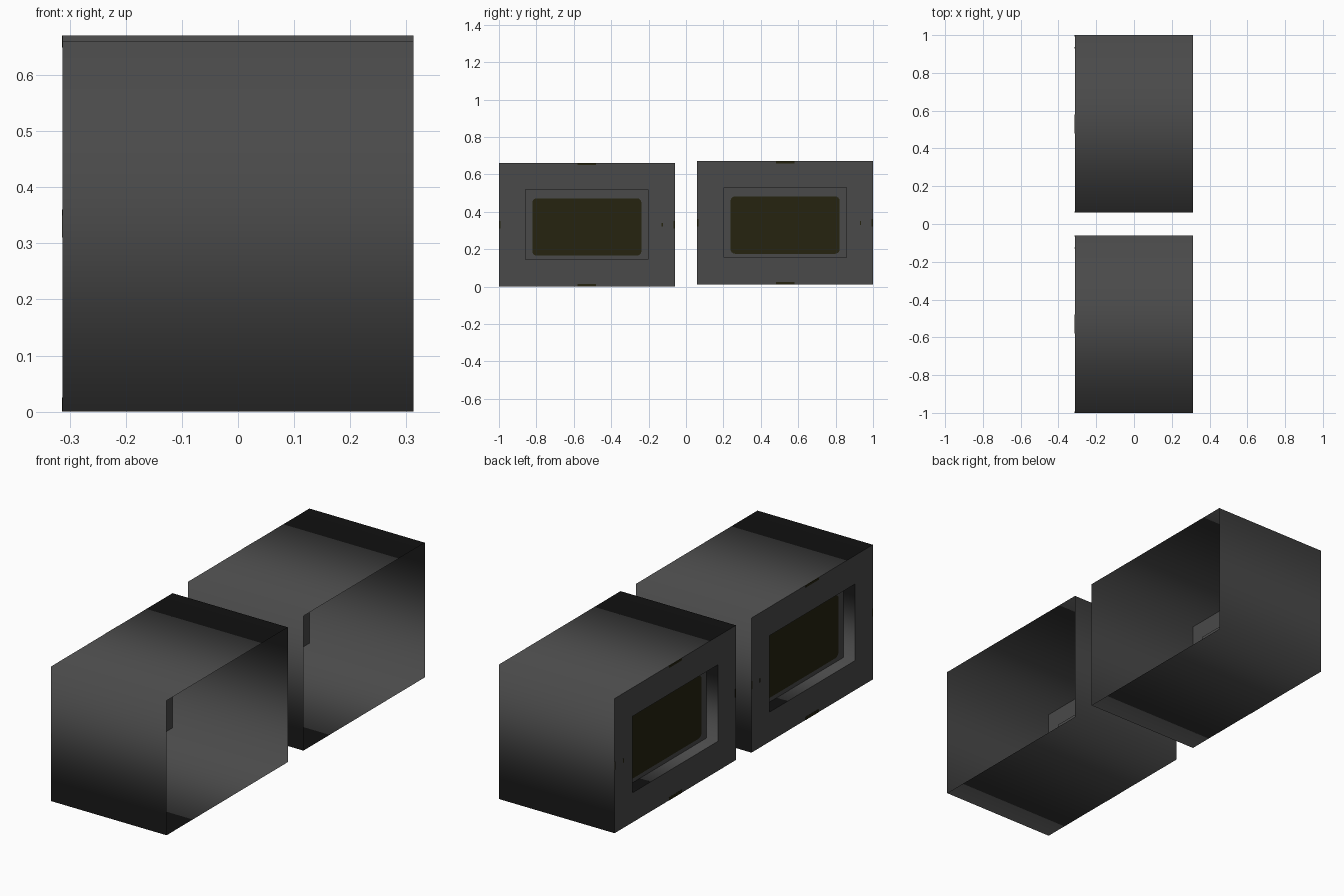
import bpy, math

if "Cube" in bpy.data.objects:
    bpy.data.objects.remove(bpy.data.objects["Cube"])

def material(name, rgb):
    m = bpy.data.materials.new(name)
    m.diffuse_color = (*rgb, 1)
    m.use_nodes = True
    m.node_tree.nodes["Principled BSDF"].inputs["Base Color"].default_value = m.diffuse_color
    return m

GREY = material("charcoal grey", (0.068, 0.068, 0.068))
DARK = material("dark olive", (0.019, 0.0175, 0.005))

X0, X1 = -0.313, 0.313      # closed end and open end
XR = -0.252                 # back of the recess
HALF, HEIGHT = 0.47, 0.66

def make(name, verts, faces, mats, smooth=False, slots=None):
    me = bpy.data.meshes.new(name)
    me.from_pydata(verts, [], faces)
    for m in mats:
        me.materials.append(m)
    for i, p in enumerate(me.polygons):
        p.use_smooth = smooth
        if slots:
            p.material_index = slots[i]
    ob = bpy.data.objects.new(name, me)
    bpy.context.collection.objects.link(ob)
    return ob

def rect(x, yc, hy, z0, z1):
    return [(x, yc - hy, z0), (x, yc + hy, z0), (x, yc + hy, z1), (x, yc - hy, z1)]

def loft(name, a, b, mat, smooth=False):
    n = len(a)
    faces = [(i, (i + 1) % n, n + (i + 1) % n, n + i) for i in range(n)]
    return make(name, a + b, faces, [mat], smooth)

def recess_back(name, corners, yc, hy, z0, z1, r=0.025, k=5):
    # Rectangle with a rounded dark pane set into it
    verts, faces = list(corners), []
    centres = [(yc - hy + r, z0 + r), (yc + hy - r, z0 + r),
               (yc + hy - r, z1 - r), (yc - hy + r, z1 - r)]
    for i, (cy, cz) in enumerate(centres):
        for j in range(k):
            t = math.pi + (i + j / (k - 1)) * math.pi / 2
            verts.append((XR, cy + r * math.cos(t), cz + r * math.sin(t)))
    for i in range(4):
        s = 4 + i * k
        faces += [(s + j, s + j + 1, i) for j in range(k - 1)]
        n = (i + 1) % 4
        faces.append((s + k - 1, 4 + n * k, n, i))
    faces.append(tuple(reversed(range(4, 4 + 4 * k))))
    make(name, verts, faces, [GREY, DARK], slots=[0] * (len(faces) - 1) + [1])

def plate(name, y0, y1, z0, z1):
    # Thin mark that shows on both sides of the end panel
    a = [(X0 - 0.001, y, z) for y, z in ((y0, z0), (y1, z0), (y1, z1), (y0, z1))]
    b = [(X0 + 0.002, y, z) for _, y, z in a]
    faces = [(i, (i + 1) % 4, 4 + (i + 1) % 4, 4 + i) for i in range(4)]
    make(name, a + b, faces + [(3, 2, 1, 0), (4, 5, 6, 7)], [DARK])

for side, yc, zb in (("front", -0.53, 0.0), ("back", 0.53, 0.01)):
    top = zb + HEIGHT
    outer = rect(X0, yc, HALF, zb, top)
    hole = rect(X0, yc, 0.33, zb + 0.145, zb + 0.52)
    inner = rect(XR, yc, 0.33, zb + 0.145, zb + 0.52)
    # Open sleeve with smooth shading round its corners
    loft(side + "_housing", outer, rect(X1, yc, HALF, zb, top), GREY, True)
    # Flat end panel with recessed window
    loft(side + "_end_panel", hole, outer, GREY)
    loft(side + "_recess_walls", inner, hole, GREY, True)
    recess_back(side + "_window", inner, yc, 0.292, zb + 0.165, zb + 0.472)
    # Small dark marks on the panel rim
    plate(side + "_top_mark", yc - 0.05, yc + 0.05, top - 0.011, top)
    plate(side + "_bottom_mark", yc - 0.05, yc + 0.05, zb, zb + 0.015)
    for s, label in ((-1, "near"), (1, "far")):
        e = sorted((yc + s * HALF, yc + s * (HALF - 0.007)))
        plate(f"{side}_{label}_mark", e[0], e[1], zb + 0.31, zb + 0.35)
    plate(side + "_dot", yc + 0.4, yc + 0.406, zb + 0.32, zb + 0.34)
